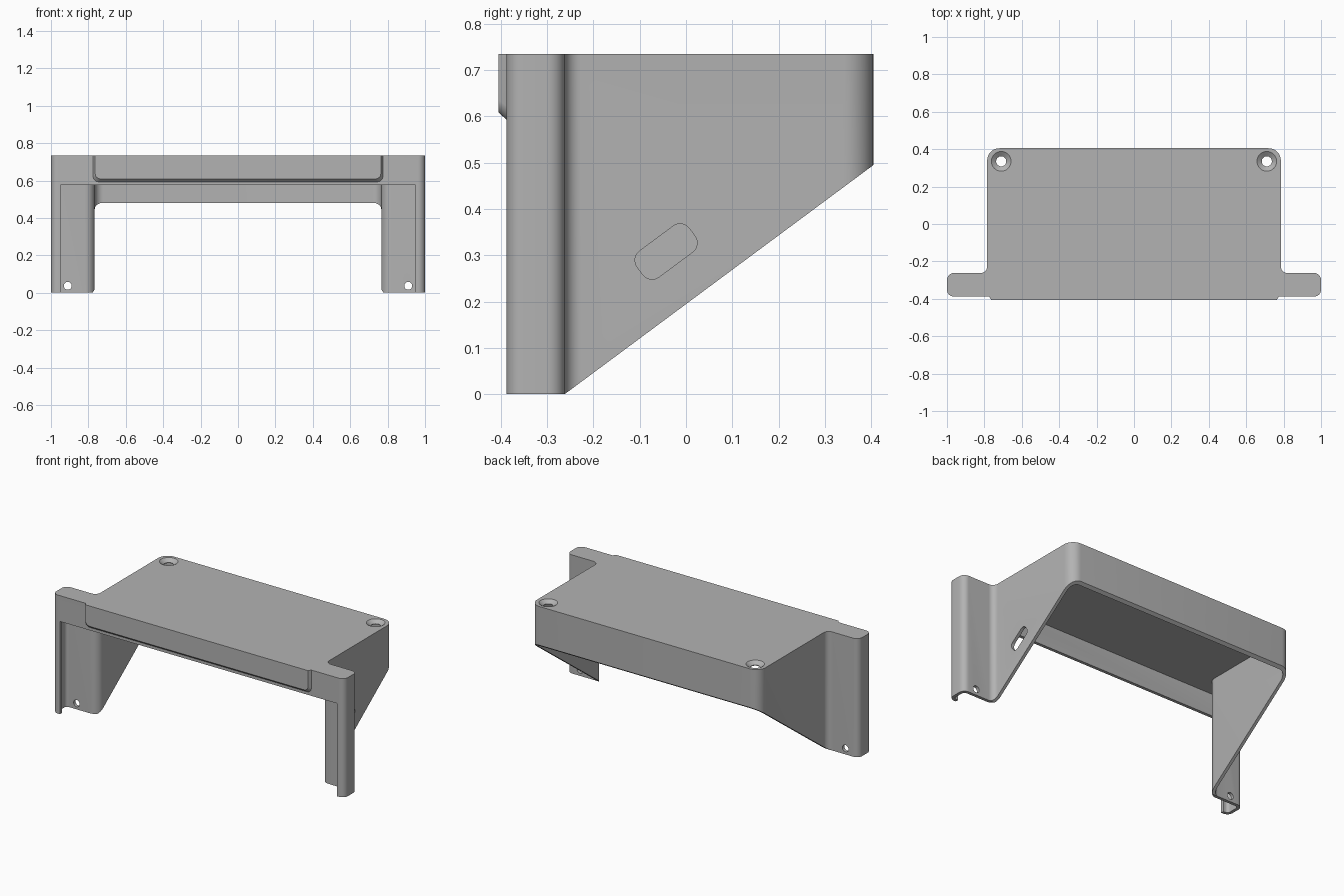
import bpy
import bmesh
import math
from mathutils import Vector, Matrix

if "Cube" in bpy.data.objects:
    bpy.data.objects.remove(bpy.data.objects["Cube"], do_unlink=True)

grey = bpy.data.materials.new("plain grey")
grey.use_nodes = True
colour = (0.45, 0.45, 0.45, 1)
grey.diffuse_color = colour
grey.node_tree.nodes["Principled BSDF"].inputs["Base Color"].default_value = colour

HEIGHT = 0.735
WALL = 0.019
FRONT = -0.388
BACK = 0.405
WING = -0.262      # rear face of the side wings
SIDE = 0.785       # outer face of the body sides


def rounded(corners, steps=8):
    """Polygon points with every (x, y, radius) corner filleted."""
    out = []
    n = len(corners)
    for i, (x, y, r) in enumerate(corners):
        p = Vector((x, y))
        a = (Vector(corners[i - 1][:2]) - p).normalized()
        b = (Vector(corners[(i + 1) % n][:2]) - p).normalized()
        if r <= 0:
            out.append(p)
            continue
        half = a.angle(b) / 2
        centre = p + (a + b).normalized() * (r / math.sin(half))
        start = p + a * (r / math.tan(half)) - centre
        end = p + b * (r / math.tan(half)) - centre
        sweep = math.pi - 2 * half
        for k in range(steps + 1):
            t = k / steps
            out.append(centre + (start * math.sin((1 - t) * sweep)
                                 + end * math.sin(t * sweep)) / math.sin(sweep))
    return out


def finish(name, bm):
    bmesh.ops.recalc_face_normals(bm, faces=bm.faces)
    mesh = bpy.data.meshes.new(name)
    bm.to_mesh(mesh)
    bm.free()
    mesh.materials.append(grey)
    ob = bpy.data.objects.new(name, mesh)
    bpy.context.collection.objects.link(ob)
    return ob


def prism(name, pts, lo, hi, axis="z"):
    """Extrude a 2D outline along one axis."""
    place = {"z": lambda a, b, h: (a, b, h),
             "y": lambda a, b, h: (a, h, b),
             "x": lambda a, b, h: (h, a, b)}[axis]
    bm = bmesh.new()
    rings = [[bm.verts.new(place(a, b, h)) for a, b in pts] for h in (lo, hi)]
    bm.faces.new(rings[0])
    bm.faces.new(rings[1])
    for i in range(len(pts)):
        j = (i + 1) % len(pts)
        bm.faces.new((rings[0][i], rings[0][j], rings[1][j], rings[1][i]))
    return finish(name, bm)


def cone(name, centre, r_low, r_high, depth, rotation=Matrix()):
    bm = bmesh.new()
    bmesh.ops.create_cone(bm, cap_ends=True, segments=32, radius1=r_low,
                          radius2=r_high, depth=depth,
                          matrix=Matrix.Translation(centre) @ rotation)
    return finish(name, bm)


def plan(inset):
    """T-shaped plan of the cover, moved inwards by inset."""
    half = [(1 - inset, FRONT + inset, 0.037 - inset),
            (1 - inset, WING - inset, 0.037 - inset),
            (SIDE - inset, WING - inset, 0.035 + inset),
            (SIDE - inset, BACK - inset, 0.065 - inset)]
    return rounded(half + [(-x, y, r) for x, y, r in reversed(half)])


def rectangle(w, h, r, cx=0, cy=0, angle=0):
    turn = Matrix.Rotation(angle, 2)
    pts = rounded([(-w, -h, r), (w, -h, r), (w, h, r), (-w, h, r)])
    return [turn @ p + Vector((cx, cy)) for p in pts]


# Hollow cover
cover = prism("cover_shell", plan(0), 0, HEIGHT)
slope = 0.495 / (BACK - WING)
cut_z = lambda y: (y - WING) * slope
cutters = [
    prism("cavity_cutter", plan(WALL), -0.1, HEIGHT - 0.023),
    # Front opening below the header, leaving narrow outer lips
    prism("front_cutter", rectangle(0.95, 0.4375, 0, 0, 0.1375),
          FRONT - 0.1, FRONT + WALL + 0.01, "y"),
    # Sloping underside
    prism("slope_cutter", [(-0.5, cut_z(-0.5)), (-0.5, -0.4), (0.6, -0.4),
                           (0.6, cut_z(0.6))], -1.2, 1.2, "x"),
    # Cable slot on one side only
    prism("slot_cutter", rectangle(0.07, 0.035, 0.025, -0.043, 0.308,
                                   math.atan(slope)), 0.7, 0.85, "x"),
]
upright = Matrix.Rotation(math.pi / 2, 4, "X")
for s in (-1, 1):
    # Countersunk screw holes and wing mounting holes
    cutters.append(cone("countersink_cutter", (s * 0.71, 0.335, HEIGHT - 0.009),
                        0.027, 0.054, 0.02))
    cutters.append(cone("screw_cutter", (s * 0.71, 0.335, HEIGHT), 0.027, 0.027, 0.2))
    cutters.append(cone("wing_hole_cutter", (s * 0.91, WING, 0.037),
                        0.021, 0.021, 0.1, upright))

for c in cutters:
    c.hide_render = True
    mod = cover.modifiers.new(c.name, "BOOLEAN")
    mod.operation = "DIFFERENCE"
    mod.solver = "EXACT"
    mod.object = c
bpy.context.view_layer.update()
evaluated = cover.evaluated_get(bpy.context.evaluated_depsgraph_get())
result = bpy.data.meshes.new_from_object(evaluated)
cover.modifiers.clear()
cover.data = result
for c in cutters:
    bpy.data.objects.remove(c, do_unlink=True)

# Raised front panel with bevelled sides and lower edge
base, low = 0.775, 0.593
panel = prism("front_panel", rounded([(-base, HEIGHT, 0), (-base, low, 0.03),
                                      (base, low, 0.03), (base, HEIGHT, 0)]),
              FRONT, -BACK, "y")
for v in panel.data.vertices:
    if v.co.y < FRONT - 0.005:
        v.co.x *= 0.985
        v.co.z = HEIGHT - (HEIGHT - v.co.z) * 0.89

# Smooth fillets, sharp edges
bpy.ops.object.select_all(action="DESELECT")
for ob in (cover, panel):
    ob.select_set(True)
bpy.context.view_layer.objects.active = cover
bpy.ops.object.shade_smooth_by_angle(angle=math.radians(30))
